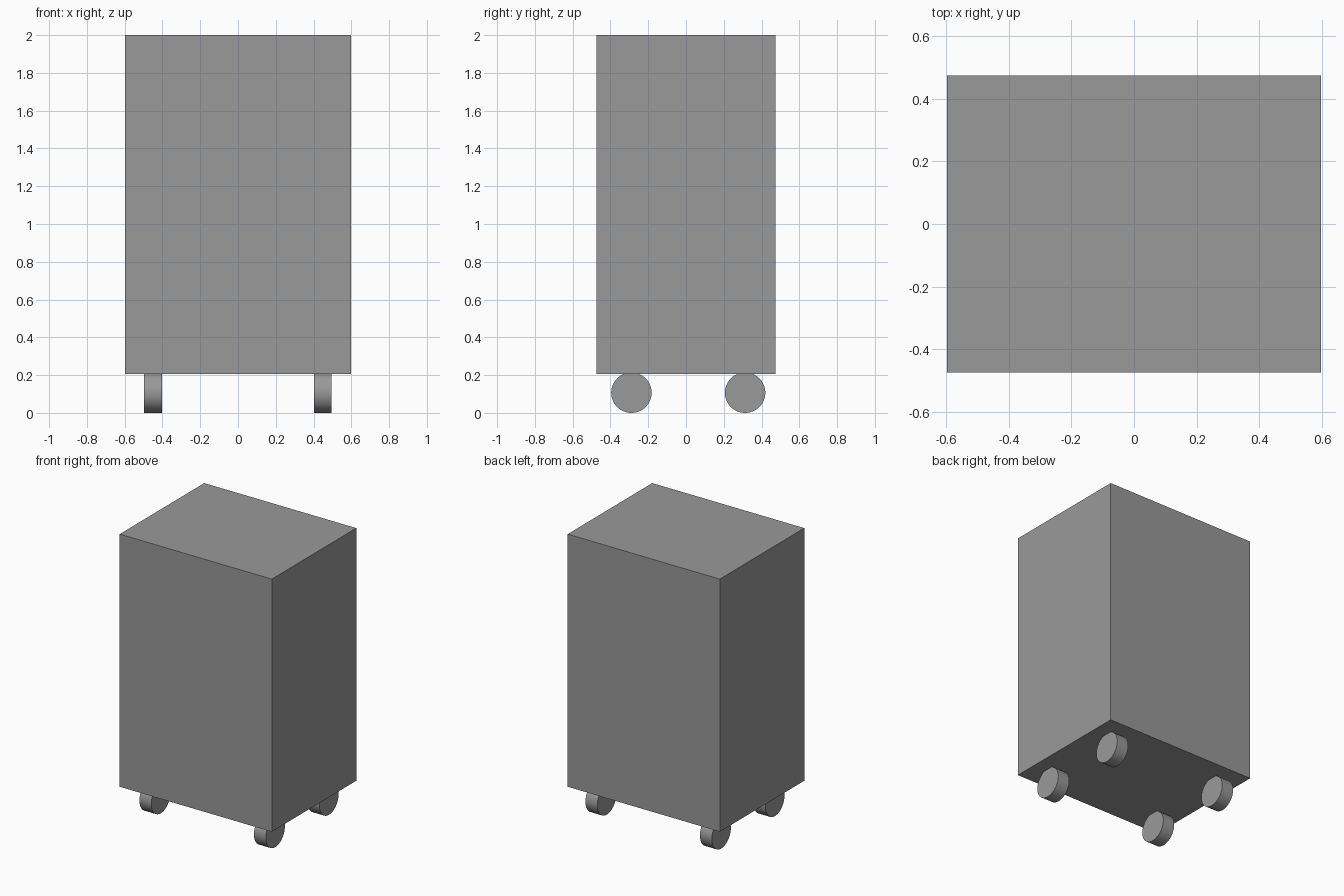
import bpy
import math

if "Cube" in bpy.data.objects:
    bpy.data.objects.remove(bpy.data.objects["Cube"])

HALF_X, HALF_Y = 0.597, 0.474
BOTTOM, TOP = 0.207, 2.0
WHEEL_R, WHEEL_W = 0.107, 0.093

# Dark grey finish shared by all parts
grey = bpy.data.materials.new("dark_grey")
grey.diffuse_color = (0.32, 0.32, 0.32, 1)
grey.use_nodes = True
grey.node_tree.nodes["Principled BSDF"].inputs["Base Color"].default_value = grey.diffuse_color

# Cabinet body
bpy.ops.mesh.primitive_cube_add(size=1, location=(0, 0, (BOTTOM + TOP) / 2))
body = bpy.context.object
body.name = "cabinet_body"
body.scale = (2 * HALF_X, 2 * HALF_Y, TOP - BOTTOM)
bpy.ops.object.transform_apply(location=False, rotation=False, scale=True)
body.data.materials.append(grey)


# Wheels, axle along x
def add_wheel(name, x, y):
    bpy.ops.mesh.primitive_cylinder_add(
        vertices=64, radius=WHEEL_R, depth=WHEEL_W,
        location=(x, y, WHEEL_R), rotation=(0, math.pi / 2, 0))
    wheel = bpy.context.object
    wheel.name = name
    wheel.data.materials.append(grey)
    bpy.ops.object.shade_smooth_by_angle(angle=math.radians(30))


for side, x in (("left", -0.45), ("right", 0.449)):
    for end, y in (("front", -0.289), ("back", 0.313)):
        add_wheel(f"{end}_{side}_wheel", x, y)
